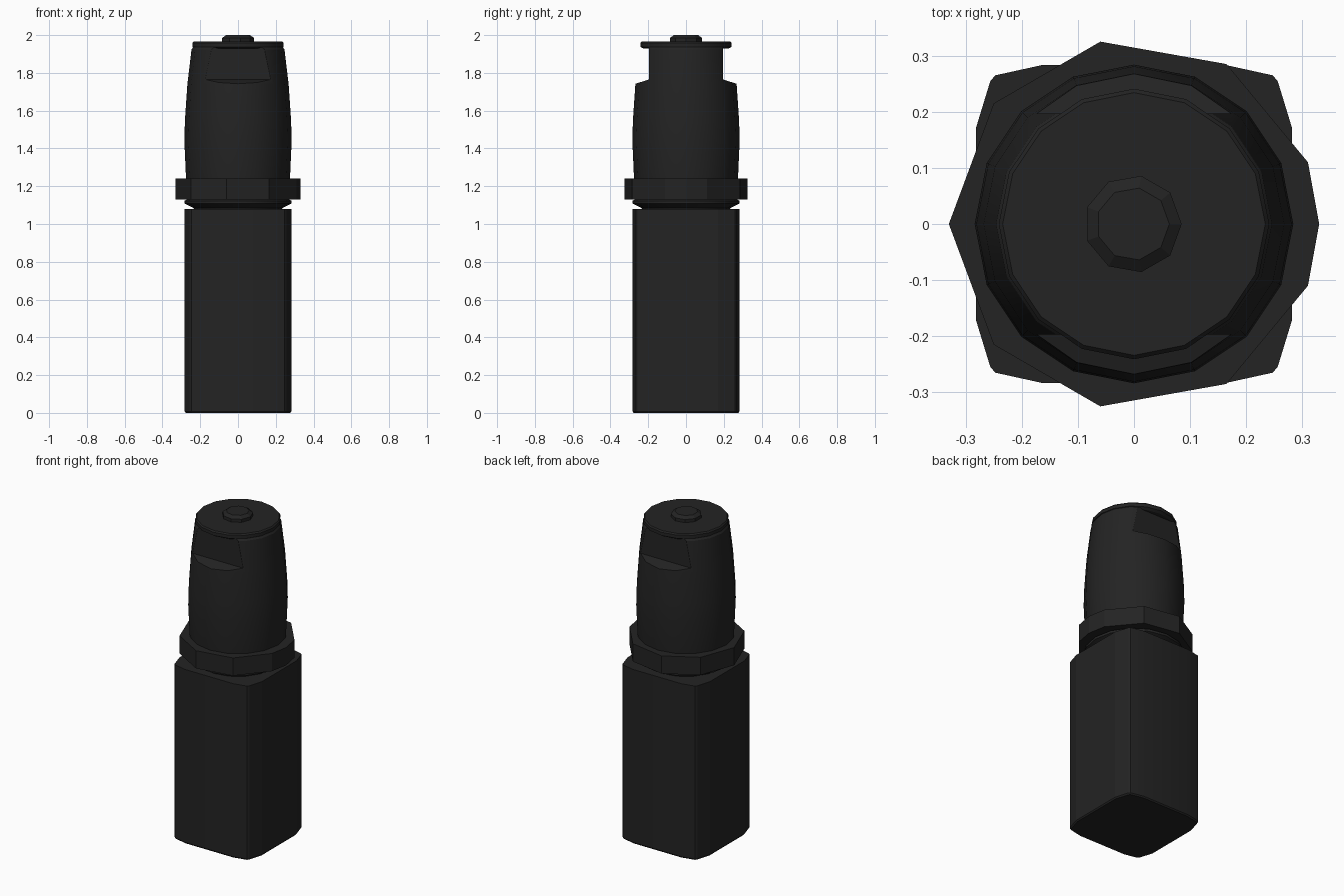
import bpy, bmesh, math

if "Cube" in bpy.data.objects:
    bpy.data.objects.remove(bpy.data.objects["Cube"], do_unlink=True)

black = bpy.data.materials.new("matte black")
black.use_nodes = True
colour = (0.017, 0.017, 0.017, 1)
black.diffuse_color = colour
bsdf = black.node_tree.nodes["Principled BSDF"]
bsdf.inputs["Base Color"].default_value = colour
bsdf.inputs["Roughness"].default_value = 0.7


def loft(name, rings, smooth=None):
    """Skin a stack of equal-length rings and cap both ends."""
    bm = bmesh.new()
    loops = [[bm.verts.new(p) for p in ring] for ring in rings]
    n = len(loops[0])
    for a, b in zip(loops, loops[1:]):
        for i in range(n):
            j = (i + 1) % n
            bm.faces.new((a[i], a[j], b[j], b[i]))
    bm.faces.new(loops[0][::-1])
    bm.faces.new(loops[-1])
    bmesh.ops.recalc_face_normals(bm, faces=bm.faces)
    mesh = bpy.data.meshes.new(name)
    bm.to_mesh(mesh)
    bm.free()
    mesh.materials.append(black)
    obj = bpy.data.objects.new(name, mesh)
    bpy.context.collection.objects.link(obj)
    if smooth:
        shade(obj, smooth)
    return obj


def shade(obj, degrees):
    bpy.ops.object.select_all(action="DESELECT")
    obj.select_set(True)
    bpy.context.view_layer.objects.active = obj
    bpy.ops.object.shade_smooth_by_angle(angle=math.radians(degrees))


def turned(name, profile, sides, x=0, smooth=28):
    """Round part from (radius, height) pairs."""
    turns = [2 * math.pi * i / sides for i in range(sides)]
    rings = [[(x + r * math.cos(t), r * math.sin(t), z) for t in turns]
             for r, z in profile]
    return loft(name, rings, smooth)


def prism(name, outline, levels, smooth=None):
    """Outline extruded through (height, scale) levels."""
    return loft(name, [[(x * s, y * s, z) for x, y in outline]
                       for z, s in levels], smooth)


# Square lower body with softened, slightly bulged corners
corner = [(0.282, 0.17), (0.256, 0.255), (0.247, 0.265), (0.165, 0.283)]
half = corner + [(-x, y) for x, y in reversed(corner)]
outline = half + [(-x, -y) for x, y in half]
prism("lower_body", outline, [(0, 0.98), (0.008, 1), (1.08, 1)], 15)

# Tapered neck between body and collar
turned("neck", [(0.23, 1.07), (0.235, 1.085), (0.283, 1.108),
                (0.283, 1.123), (0.26, 1.135)], 16)

# Irregular faceted collar
side = [(0.31, 0.11), (0.165, 0.285), (-0.06, 0.325), (-0.25, 0.215)]
collar = [(0.33, 0)] + side + [(-0.33, 0)] + [(x, -y) for x, y in reversed(side)]
prism("collar", collar, [(1.13, 1), (1.24, 1)])

# Tapered barrel
barrel = turned("barrel", [(0.27, 1.2), (0.276, 1.26), (0.284, 1.44),
                           (0.281, 1.55), (0.268, 1.74), (0.246, 1.925),
                           (0.235, 1.94)], 16, smooth=None)

# Wrench flats on the front and back of the barrel
for name, s in (("front", -1), ("back", 1)):
    section = [(0.197, 1.765), (0.4, 1.70), (0.4, 2.1), (0.197, 2.1)]
    cutter = loft(name + "_flat_cutter",
                  [[(x, s * y, z) for y, z in section] for x in (-0.5, 0.5)])
    cutter.hide_render = True
    mod = barrel.modifiers.new(name + "_flat", "BOOLEAN")
    mod.operation = "DIFFERENCE"
    mod.solver = "EXACT"
    mod.object = cutter
    bpy.ops.object.select_all(action="DESELECT")
    bpy.context.view_layer.objects.active = barrel
    barrel.select_set(True)
    bpy.ops.object.modifier_apply(modifier=mod.name)
    bpy.data.objects.remove(cutter, do_unlink=True)
shade(barrel, 24)

# Top disc and centre button
turned("top_disc", [(0.225, 1.928), (0.241, 1.938), (0.241, 1.958),
                    (0.234, 1.966)], 16)
turned("top_button", [(0.087, 1.96), (0.087, 1.985), (0.065, 2.0)], 9,
       x=-0.002, smooth=None)
